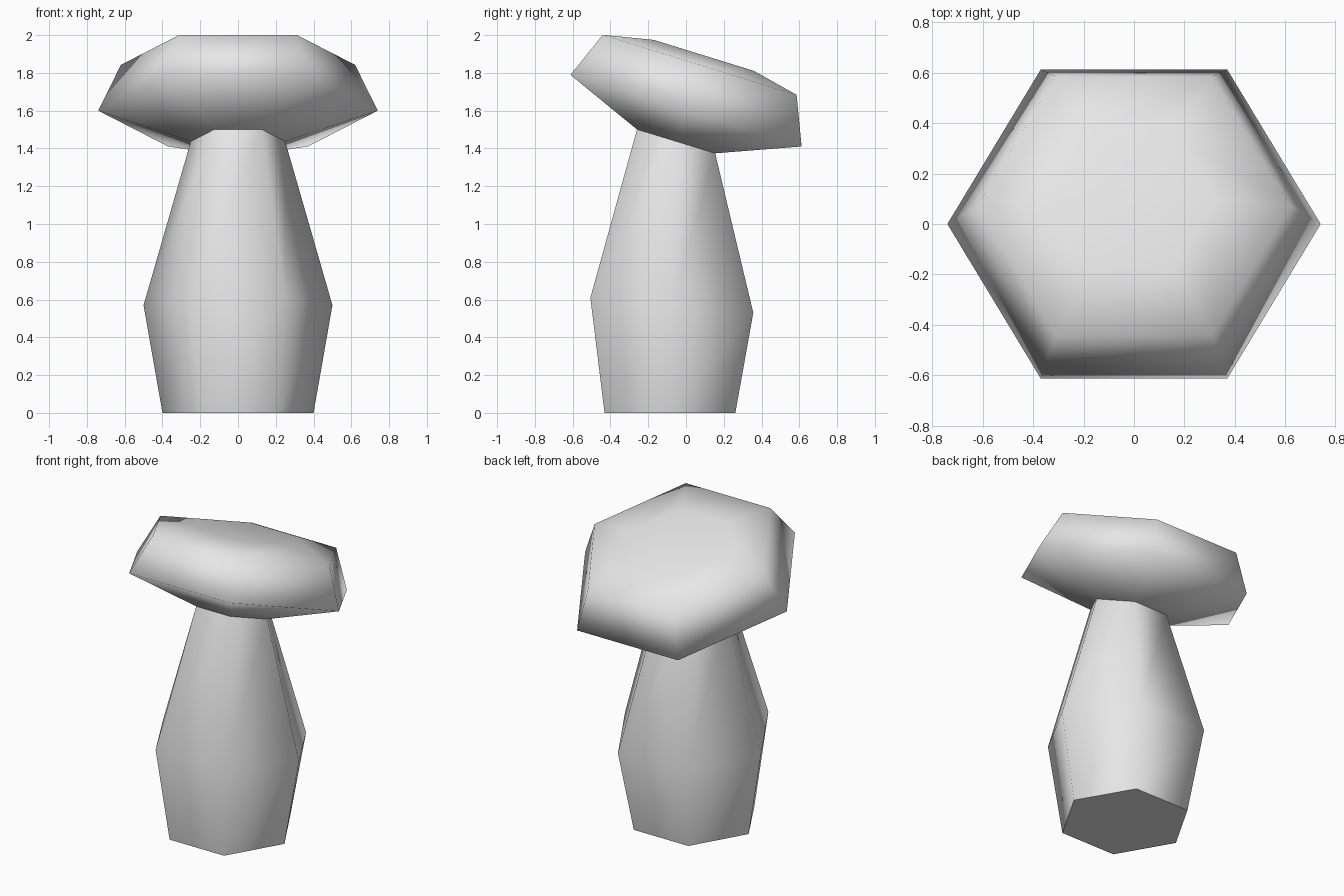
import bpy
import bmesh
from math import cos, sin, radians, pi

default = bpy.data.objects.get("Cube")
if default:
    bpy.data.objects.remove(default, do_unlink=True)

SIDES = 6

grey = bpy.data.materials.new("plain_grey")
grey.use_nodes = True
colour = (0.8, 0.8, 0.8, 1.0)
grey.diffuse_color = colour
grey.node_tree.nodes["Principled BSDF"].inputs["Base Color"].default_value = colour


def loft(name, rings, cap_first=False, cap_last=False):
    """Bridge tilted hexagons given as (radius, centre y, centre z, tilt in degrees)."""
    bm = bmesh.new()
    loops = []
    for radius, cy, cz, tilt in rings:
        t = radians(tilt)
        loop = []
        for i in range(SIDES):
            a = 2 * pi * i / SIDES
            v = radius * sin(a)
            loop.append(bm.verts.new((radius * cos(a), cy + v * cos(t), cz - v * sin(t))))
        loops.append(loop)
    for low, high in zip(loops, loops[1:]):
        for i in range(SIDES):
            j = (i + 1) % SIDES
            bm.faces.new((low[i], low[j], high[j], high[i])).smooth = True
    if cap_first:
        # The flat foot keeps a hard edge
        foot = bm.faces.new(loops[0][::-1])
        foot.smooth = False
        for edge in foot.edges:
            edge.smooth = False
    if cap_last:
        bm.faces.new(loops[-1]).smooth = True
    mesh = bpy.data.meshes.new(name)
    bm.to_mesh(mesh)
    bm.free()
    mesh.materials.append(grey)
    obj = bpy.data.objects.new(name, mesh)
    bpy.context.collection.objects.link(obj)
    return obj


# Stem: bulging below the middle, leaning into the cap
neck = (0.25, -0.0525, 1.4375, 17)
loft("stem", [
    (0.40, -0.085, 0.0, 0),
    (0.50, -0.075, 0.57, 5.3),
    neck,
], cap_first=True)

# Cap: tilted hexagonal dome, flaring from the neck
loft("cap", [
    neck,
    (0.74, 0.0, 1.60, 17.2),
    (0.62, 0.0725, 1.8425, 17.2),
    (0.32, 0.095, 1.8925, 17.2),
], cap_last=True)
